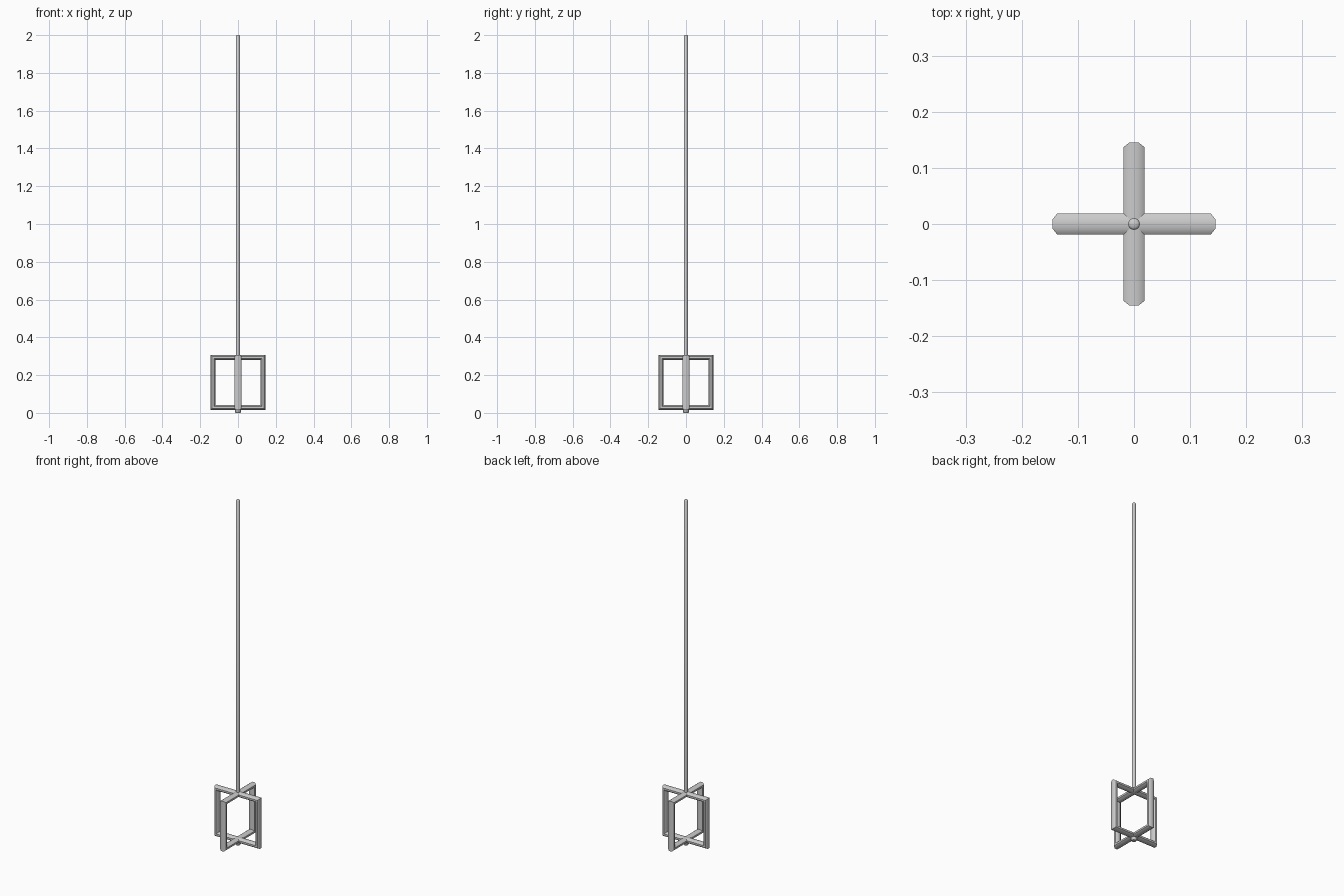
import bpy, bmesh, math

if "Cube" in bpy.data.objects:
    bpy.data.objects.remove(bpy.data.objects["Cube"])

HALF, Z0, Z1 = 0.145, 0.016, 0.307   # outer limits of each frame
DEPTH, WIDTH = 0.026, 0.037          # bar size in and across the frame plane


def finish(name, bm):
    bmesh.ops.recalc_face_normals(bm, faces=bm.faces)
    mesh = bpy.data.meshes.new(name)
    bm.to_mesh(mesh)
    bm.free()
    ob = bpy.data.objects.new(name, mesh)
    bpy.context.collection.objects.link(ob)
    bpy.ops.object.select_all(action='DESELECT')
    ob.select_set(True)
    bpy.context.view_layer.objects.active = ob
    bpy.ops.object.shade_smooth_by_angle(angle=math.radians(50))
    return ob


# Rectangular loop with mitred corners and an octagonal bar section
def paddle_frame(name, angle):
    bm = bmesh.new()
    mid, h = (Z0 + Z1) / 2, (Z1 - Z0) / 2
    a, b = DEPTH / 2, WIDTH / 2
    section = [(a, b * .45), (a * .4, b), (-a * .4, b), (-a, b * .45),
               (-a, -b * .45), (-a * .4, -b), (a * .4, -b), (a, -b * .45)]
    rings = []
    for sx, sz in ((1, 1), (-1, 1), (-1, -1), (1, -1)):
        rings.append([bm.verts.new((sx * (HALF - a + u), v, mid + sz * (h - a + u)))
                      for u, v in section])
    for i in range(4):
        r, s = rings[i], rings[(i + 1) % 4]
        for j in range(8):
            k = (j + 1) % 8
            bm.faces.new((r[j], r[k], s[k], s[j]))
    ob = finish(name, bm)
    ob.rotation_euler.z = angle
    return ob


# Turned part from a (radius, z) profile, closed with caps
def turned(name, profile, sides):
    bm = bmesh.new()
    rings = [[bm.verts.new((r * math.cos(2 * math.pi * i / sides),
                            r * math.sin(2 * math.pi * i / sides), z))
              for i in range(sides)] for r, z in profile]
    for r, s in zip(rings, rings[1:]):
        for i in range(sides):
            k = (i + 1) % sides
            bm.faces.new((r[i], r[k], s[k], s[i]))
    bm.faces.new(rings[0])
    bm.faces.new(rings[-1])
    return finish(name, bm)


# Two crossed mixing frames
paddle_frame("paddle_frame_x", 0)
paddle_frame("paddle_frame_y", math.pi / 2)

# Long shaft ending at the top of the frames
turned("shaft", [(0.0105, 0.29), (0.0105, 1.996), (0.007, 2.0)], 16)

# Small boss under the crossing
turned("bottom_boss", [(0.012, 0.0), (0.016, 0.005), (0.016, 0.036)], 12)
